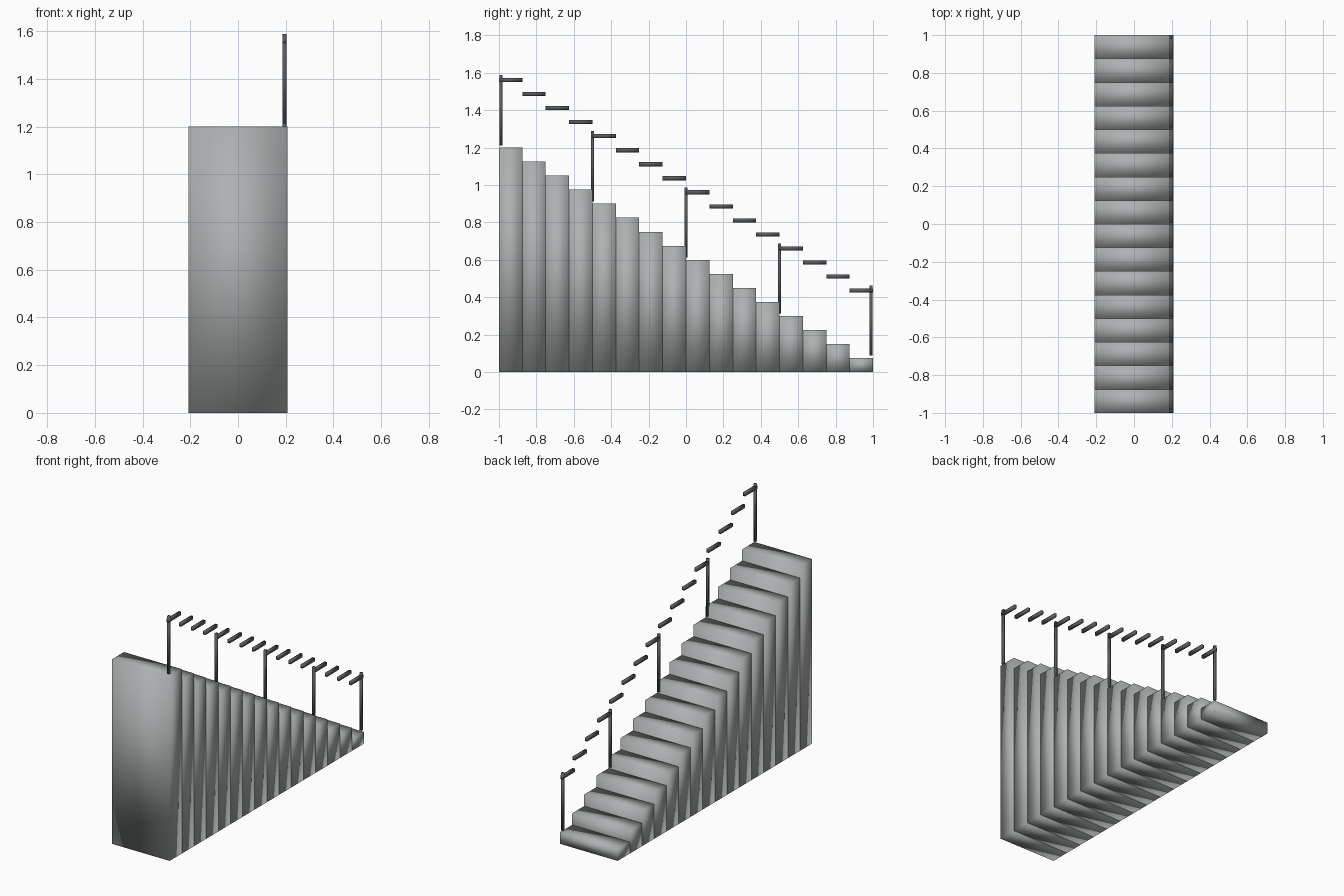
import bpy

cube = bpy.data.objects.get("Cube")
if cube:
    bpy.data.objects.remove(cube, do_unlink=True)

STEPS = 16
DEPTH = 2 / STEPS
RISE = 0.075
HALF_WIDTH = 0.208
RAIL_X = 0.195


def make_material(name, rgb):
    mat = bpy.data.materials.new(name)
    mat.use_nodes = True
    mat.diffuse_color = (*rgb, 1)
    mat.node_tree.nodes["Principled BSDF"].inputs["Base Color"].default_value = (*rgb, 1)
    return mat


concrete = make_material("concrete_grey", (0.42, 0.44, 0.44))
metal = make_material("dark_metal", (0.10, 0.105, 0.11))


def soft_box(name, low, high, mat):
    """Box between two corners, with normals blended over its edges."""
    centre = [(a + b) / 2 for a, b in zip(low, high)]
    bpy.ops.mesh.primitive_cube_add(size=1, location=centre)
    obj = bpy.context.object
    obj.name = name
    obj.scale = [b - a for a, b in zip(low, high)]
    bpy.ops.object.transform_apply(location=False, rotation=False, scale=True)
    bpy.ops.object.shade_smooth()
    obj.data.materials.append(mat)
    return obj


def step_top(i):
    return RISE * (STEPS - i)


# Solid steps, tallest at the front, each with a level handrail piece
for i in range(STEPS):
    y0 = -1 + i * DEPTH
    top = step_top(i)
    soft_box(f"step_{i + 1}", (-HALF_WIDTH, y0, 0), (HALF_WIDTH, y0 + DEPTH, top), concrete)
    soft_box(f"handrail_{i + 1}", (RAIL_X - 0.008, y0, top + 0.35),
             (RAIL_X + 0.008, y0 + DEPTH, top + 0.372), metal)

# Posts at every fourth step and at both ends
HALF_POST = 0.0075
for i, y in ((0, -0.989), (4, -0.5), (8, 0), (12, 0.5), (STEPS - 1, 0.989)):
    base = step_top(i) + 0.0125
    soft_box(f"post_{i + 1}", (RAIL_X - HALF_POST, y - HALF_POST, base),
             (RAIL_X + HALF_POST, y + HALF_POST, base + 0.375), metal)
